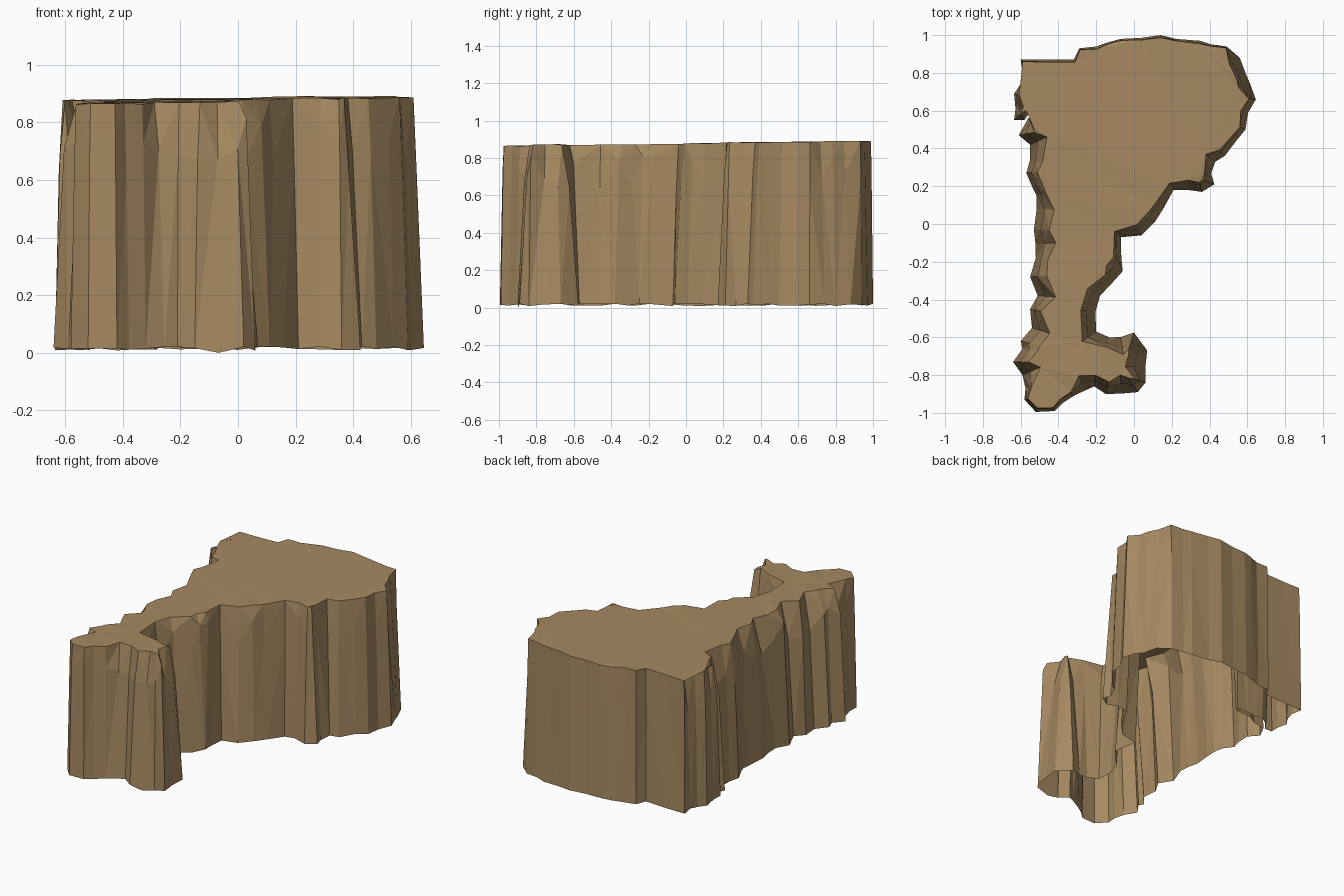
import bpy, bmesh, random
from mathutils import Vector

if "Cube" in bpy.data.objects:
    bpy.data.objects.remove(bpy.data.objects["Cube"])

random.seed(7)
rnd = random.uniform

# Foot outline clockwise from the north-west corner.
# Each stretch: (inset of the rim, share of inset reached at the shoulder, points)
STRETCHES = [
    # north wall, almost vertical
    (0.012, 0.7, [(-0.60, 0.87), (-0.32, 0.87), (-0.29, 0.93), (-0.20, 0.94),
                  (-0.07, 0.98), (0.14, 1.0), (0.35, 0.97), (0.49, 0.94)]),
    # east lobe of the plateau
    (0.05, 0.7, [(0.56, 0.88), (0.59, 0.80), (0.645, 0.66), (0.59, 0.50), (0.48, 0.36),
                 (0.43, 0.33), (0.425, 0.21), (0.36, 0.17), (0.21, 0.18)]),
    (0.05, 0.6, [(0.11, 0.01), (0.04, -0.06), (-0.07, -0.07)]),
    # hollow side of the spine
    (0.07, 0.6, [(-0.06, -0.25), (-0.18, -0.38), (-0.20, -0.57), (-0.13, -0.60)]),
    # small south-east spur
    (0.08, 0.55, [(0.0, -0.575), (0.07, -0.67), (0.06, -0.84), (0.02, -0.89),
                  (-0.15, -0.90), (-0.21, -0.86)]),
    # south end
    (0.025, 0.7, [(-0.32, -0.91), (-0.42, -0.99), (-0.52, -0.995), (-0.58, -0.93)]),
    # west side of the spine, broken rim
    (0.08, 0.45, [(-0.59, -0.80), (-0.64, -0.73), (-0.59, -0.66), (-0.60, -0.62),
                  (-0.54, -0.55), (-0.55, -0.45), (-0.51, -0.38), (-0.55, -0.28),
                  (-0.52, -0.18), (-0.53, -0.03), (-0.515, 0.08), (-0.54, 0.20),
                  (-0.57, 0.27), (-0.55, 0.42), (-0.61, 0.47)]),
    # ravine cutting into the north-west
    (0.04, 0.5, [(-0.56, 0.56), (-0.42, 0.60), (-0.29, 0.62), (-0.28, 0.65),
                 (-0.42, 0.645), (-0.54, 0.61), (-0.58, 0.55)]),
    # end of the north-west arm
    (0.04, 0.5, [(-0.635, 0.55), (-0.635, 0.69), (-0.60, 0.74)]),
]


def foot_outline():
    """Outline with long edges broken by small flutes."""
    pts = [(Vector(p), inset, share) for inset, share, ps in STRETCHES for p in ps]
    out = []
    for i, (p, inset, share) in enumerate(pts):
        q = pts[(i + 1) % len(pts)][0]
        out.append((p, inset, share))
        d = q - p
        if d.length > 0.12:
            side = Vector((d.y, -d.x)).normalized()
            out.append((p + d * rnd(0.4, 0.6) + side * rnd(-0.004, 0.02), inset, share))
    return out


def top_height(x, y):
    return 0.877 + 0.012 * x + 0.008 * y + rnd(-0.004, 0.004)


outline = foot_outline()
n = len(outline)
bm = bmesh.new()
foot, shoulder, rim = [], [], []
for i, (p, inset, share) in enumerate(outline):
    a = (p - outline[i - 1][0]).normalized()
    b = (outline[(i + 1) % n][0] - p).normalized()
    t = a + b
    if t.length < 0.3:
        t = a
    inward = Vector((t.y, -t.x)).normalized()
    top = p + inward * inset * rnd(0.65, 1.35)
    mid = p + (top - p) * share
    foot.append(bm.verts.new((p.x, p.y, rnd(0.008, 0.022))))
    shoulder.append(bm.verts.new((mid.x, mid.y, rnd(0.62, 0.82))))
    rim.append(bm.verts.new((top.x, top.y, top_height(*top))))
foot[n // 2].co.z = 0.0

# fluted cliff walls, open underneath
for low, high in ((foot, shoulder), (shoulder, rim)):
    for i in range(n):
        j = (i + 1) % n
        bm.faces.new((low[i], high[i], high[j], low[j]))

# flat plateau on top
bm.faces.new(rim[::-1])
bmesh.ops.triangulate(bm, faces=bm.faces[:])

mesh = bpy.data.meshes.new("rock_plateau")
bm.to_mesh(mesh)
bm.free()
rock = bpy.data.objects.new("rock_plateau", mesh)
bpy.context.collection.objects.link(rock)

mat = bpy.data.materials.new("sandstone")
mat.diffuse_color = (0.38, 0.25, 0.12, 1)
mat.use_nodes = True
mat.node_tree.nodes["Principled BSDF"].inputs["Base Color"].default_value = mat.diffuse_color
mesh.materials.append(mat)
